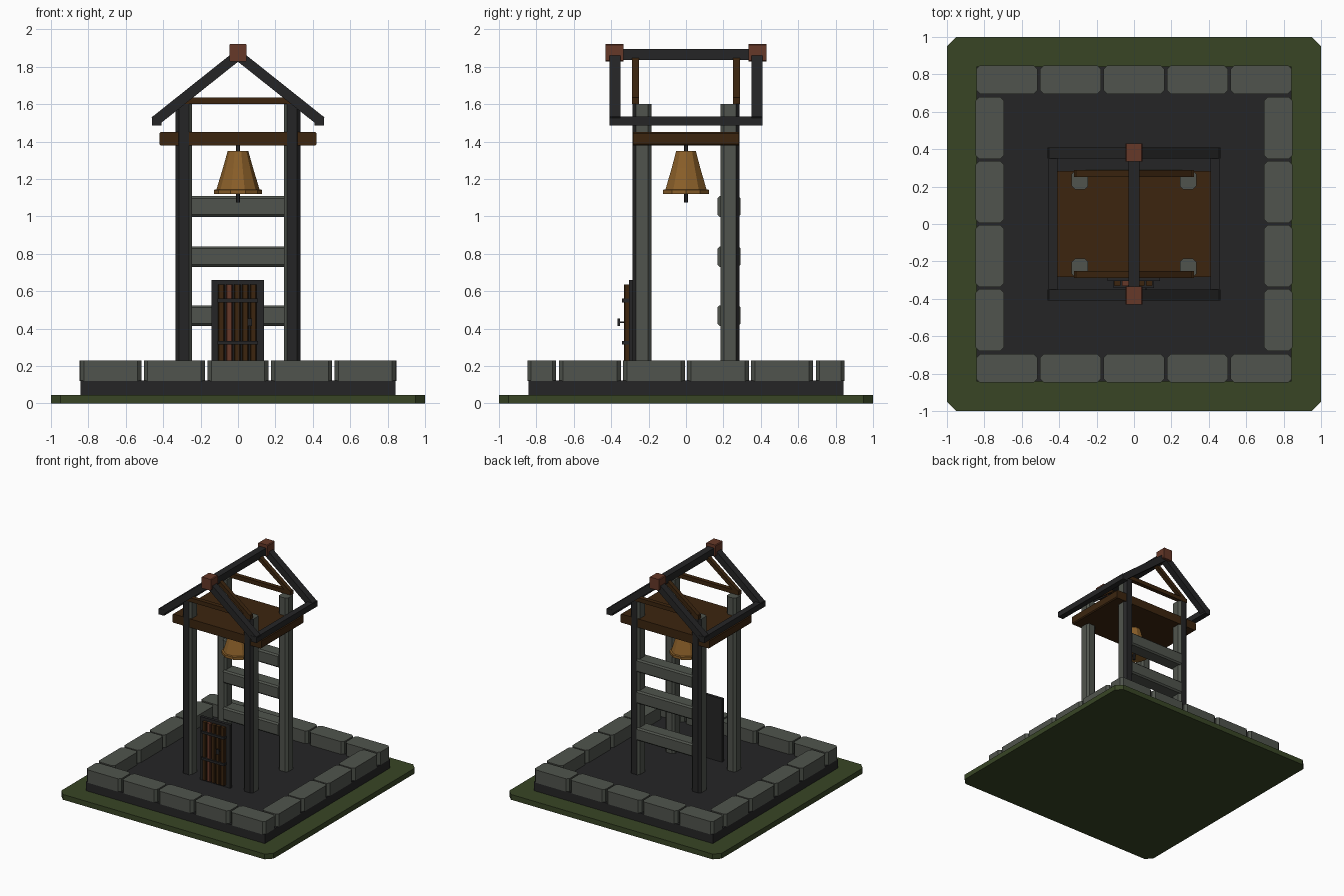
import bpy, bmesh, math
from mathutils import Matrix, Vector

if "Cube" in bpy.data.objects:
    bpy.data.objects.remove(bpy.data.objects["Cube"])


def mat(name, r, g, b):
    m = bpy.data.materials.new(name)
    lin = [((c / 255 + 0.055) / 1.055) ** 2.4 for c in (r, g, b)]
    m.diffuse_color = (*lin, 1)
    m.use_nodes = True
    m.node_tree.nodes["Principled BSDF"].inputs["Base Color"].default_value = m.diffuse_color
    return m


GRASS = mat("grass_green", 56, 69, 37)
STONE = mat("grey_stone", 80, 84, 77)
DARK = mat("charcoal", 37, 37, 38)
BROWN = mat("dark_brown_wood", 60, 37, 15)
RED = mat("red_brown_wood", 102, 56, 40)
BRONZE = mat("bronze", 138, 95, 41)


def finish(name, bm, *mats):
    bmesh.ops.recalc_face_normals(bm, faces=bm.faces)
    me = bpy.data.meshes.new(name)
    bm.to_mesh(me)
    bm.free()
    for m in mats:
        me.materials.append(m)
    ob = bpy.data.objects.new(name, me)
    bpy.context.collection.objects.link(ob)
    return ob


def box(name, x, y, z, m, chamfer=0, axis=2, tilt=None):
    """Box from (min, max) ranges; edges along `axis` may be chamfered.
    tilt = angle about the y axis through the box centre."""
    lo, hi = Vector((x[0], y[0], z[0])), Vector((x[1], y[1], z[1]))
    size, mid = hi - lo, (lo + hi) / 2
    bm = bmesh.new()
    bmesh.ops.create_cube(bm, size=1)
    bmesh.ops.scale(bm, vec=size, verts=bm.verts)
    if chamfer:
        edges = [e for e in bm.edges
                 if abs((e.verts[0].co - e.verts[1].co).normalized()[axis]) > 0.9]
        bmesh.ops.bevel(bm, geom=edges, offset=chamfer, segments=1, affect='EDGES')
    if tilt:
        bmesh.ops.rotate(bm, matrix=Matrix.Rotation(tilt, 3, 'Y'), verts=bm.verts)
    bmesh.ops.translate(bm, vec=mid, verts=bm.verts)
    return finish(name, bm, m)


def sloped(name, a, b, y, thick, m):
    """Beam in the xz plane from point a to point b."""
    dx, dz = b[0] - a[0], b[1] - a[1]
    half, cx, cz = math.hypot(dx, dz) / 2, (a[0] + b[0]) / 2, (a[1] + b[1]) / 2
    return box(name, (cx - half, cx + half), y, (cz - thick / 2, cz + thick / 2), m,
               tilt=-math.atan2(dz, dx))


# ground and plinth
box("grass_base", (-1, 1), (-1, 1), (0, 0.045), GRASS, 0.05)
box("plinth", (-0.842, 0.842), (-0.842, 0.842), (0.045, 0.122), DARK)

# stone kerb: five blocks front and back, four on each side
for s in (-1, 1):
    yr = sorted((s * 0.695, s * 0.848))
    for i in range(5):
        c = (i - 2) * 0.34
        box("kerb_stone_row", (c - 0.163, c + 0.163), yr, (0.12, 0.23), STONE, 0.02)
    for i in range(4):
        c = (i - 1.5) * 0.342
        box("kerb_stone_side", yr, (c - 0.165, c + 0.165), (0.12, 0.23), STONE, 0.02)

# four posts, charcoal on their outward faces
for sx in (-1, 1):
    for sy in (-1, 1):
        post = box("post", sorted((sx * 0.245, sx * 0.333)), sorted((sy * 0.185, sy * 0.285)),
                   (0.12, 1.602), STONE, 0.018)
        post.data.materials.append(DARK)
        for p in post.data.polygons:
            if p.normal.y * sy + 0.4 * p.normal.x * sx > 0.7:
                p.material_index = 1

# back rails
for z in (0.47, 0.785, 1.053):
    box("back_rail", (-0.26, 0.26), (0.168, 0.292), (z - 0.055, z + 0.055), STONE, 0.012, 0)

# platform carrying the bell
box("bell_platform", (-0.42, 0.42), (-0.283, 0.283), (1.378, 1.452), BROWN, 0.008, 1)

# ten-sided bell
bm = bmesh.new()
rings = []
for r, z in ((0.085, 1.125), (0.128, 1.12), (0.128, 1.142), (0.115, 1.145),
             (0.08, 1.26), (0.055, 1.35)):
    rings.append([bm.verts.new((r * math.cos(k * math.tau / 10),
                                r * math.sin(k * math.tau / 10), z)) for k in range(10)])
for a, b in zip(rings, rings[1:]):
    for k in range(10):
        bm.faces.new((a[k], a[(k + 1) % 10], b[(k + 1) % 10], b[k]))
bm.faces.new(rings[0])
bm.faces.new(rings[-1])
finish("bell", bm, BRONZE)
box("bell_hanger", (-0.011, 0.011), (-0.011, 0.011), (1.34, 1.385), DARK, 0.004)
box("clapper", (-0.01, 0.01), (-0.01, 0.01), (1.075, 1.13), DARK, 0.004)

# open roof frame
box("ridge_beam", (-0.03, 0.03), (-0.40, 0.40), (1.835, 1.895), DARK)
for s in (-1, 1):
    box("eave_beam", sorted((s * 0.41, s * 0.46)), (-0.41, 0.41), (1.485, 1.535), DARK)
    outer = sorted((s * 0.35, s * 0.408))
    inner = sorted((s * 0.252, s * 0.288))
    for sx in (-1, 1):
        sloped("rafter", (sx * 0.445, 1.508), (0, 1.862), outer, 0.055, DARK)
        sloped("inner_rafter", (sx * 0.31, 1.615), (0, 1.85), inner, 0.032, BROWN)
    box("collar_tie", (-0.32, 0.32), inner, (1.6, 1.635), BROWN)
    box("ridge_cap", (-0.045, 0.045), sorted((s * 0.335, s * 0.43)), (1.827, 1.923),
        RED, 0.006, 1)

# door with planks, straps and handle
box("door_frame", (-0.143, 0.14), (-0.305, -0.28), (0.12, 0.66), DARK)
for i in range(5):
    x = -0.107 + i * 0.043
    box("door_plank", (x, x + 0.034), (-0.332, -0.3), (0.14, 0.635),
        RED if i == 1 else BROWN, 0.005)
for z in (0.55, 0.325):
    box("door_strap", (-0.11, 0.106), (-0.342, -0.3), (z - 0.01, z + 0.01), DARK)
box("door_handle", (0.05, 0.075), (-0.365, -0.353), (0.413, 0.455), DARK)
box("handle_stem", (0.058, 0.067), (-0.354, -0.33), (0.43, 0.438), DARK)
